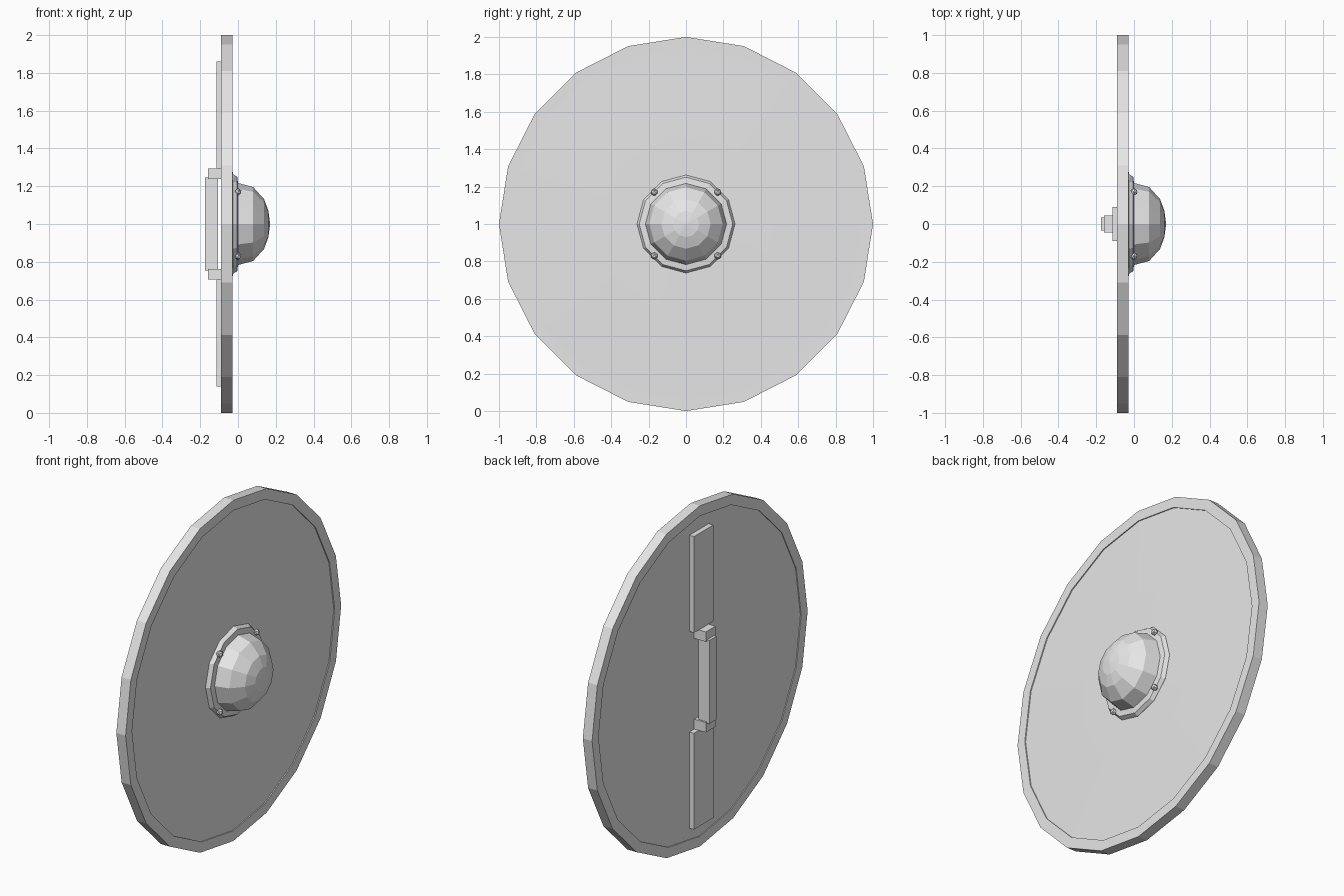
import bpy, bmesh, math
from mathutils import Matrix

if "Cube" in bpy.data.objects:
    bpy.data.objects.remove(bpy.data.objects["Cube"])

grey = bpy.data.materials.new("light grey")
grey.diffuse_color = (0.8, 0.8, 0.8, 1)
grey.use_nodes = True
grey.node_tree.nodes["Principled BSDF"].inputs["Base Color"].default_value = grey.diffuse_color


def finish(name, bm):
    bmesh.ops.recalc_face_normals(bm, faces=bm.faces)
    mesh = bpy.data.meshes.new(name)
    bm.to_mesh(mesh)
    bm.free()
    mesh.materials.append(grey)
    obj = bpy.data.objects.new(name, mesh)
    bpy.context.collection.objects.link(obj)
    return obj


def lathe(name, profile, sides):
    """Turn (x, radius) points around the horizontal axis at z = 1."""
    bm = bmesh.new()
    pts = [bm.verts.new((x, 0, 1 + r)) for x, r in profile]
    edges = [bm.edges.new(p) for p in zip(pts, pts[1:])]
    bmesh.ops.spin(bm, geom=pts + edges, cent=(0, 0, 1), axis=(1, 0, 0),
                   angle=math.tau, steps=sides, use_merge=True)
    bmesh.ops.remove_doubles(bm, verts=bm.verts, dist=1e-4)
    return finish(name, bm)


def box(name, x, y_half, z):
    bm = bmesh.new()
    size = Matrix.Diagonal((x[1] - x[0], 2 * y_half, z[1] - z[0], 1))
    place = Matrix.Translation((sum(x) / 2, 0, sum(z) / 2))
    bmesh.ops.create_cube(bm, size=1, matrix=place @ size)
    return finish(name, bm)


# Round rim with a raised lip on both sides
lathe("rim", [(-0.09, 0.94), (-0.09, 1), (-0.03, 1), (-0.03, 0.94),
              (-0.06, 0.94), (-0.09, 0.94)], 20)

# Slightly bowed board set inside the rim
lathe("board", [(-0.085, 0), (-0.085, 0.945), (-0.036, 0.945),
                (-0.029, 0.46), (-0.026, 0)], 20)

# Central boss: flange and faceted dome
lathe("boss_flange", [(-0.05, 0.262), (-0.024, 0.262), (-0.004, 0.25),
                      (0, 0.215), (-0.05, 0.2)], 12)
lathe("boss_dome", [(-0.03, 0.217), (0, 0.217), (0.08, 0.196),
                    (0.138, 0.132), (0.161, 0.07), (0.17, 0)], 12)

# Four rivets on the flange
for sy in (-1, 1):
    for sz in (-1, 1):
        bm = bmesh.new()
        bmesh.ops.create_icosphere(
            bm, subdivisions=1, radius=0.02,
            matrix=Matrix.Translation((0, sy * 0.17, 1 + sz * 0.17)))
        finish("rivet", bm)

# Grip and its straps on the back, mirrored about the middle height
box("grip", (-0.175, -0.105), 0.034, (0.755, 1.245))
for s, side in ((1, "upper"), (-1, "lower")):
    box(side + "_strap", (-0.115, -0.08), 0.09, sorted((1 + s * 0.295, 1 + s * 0.86)))
    box(side + "_bracket", (-0.16, -0.08), 0.045, sorted((1 + s * 0.237, 1 + s * 0.295)))
